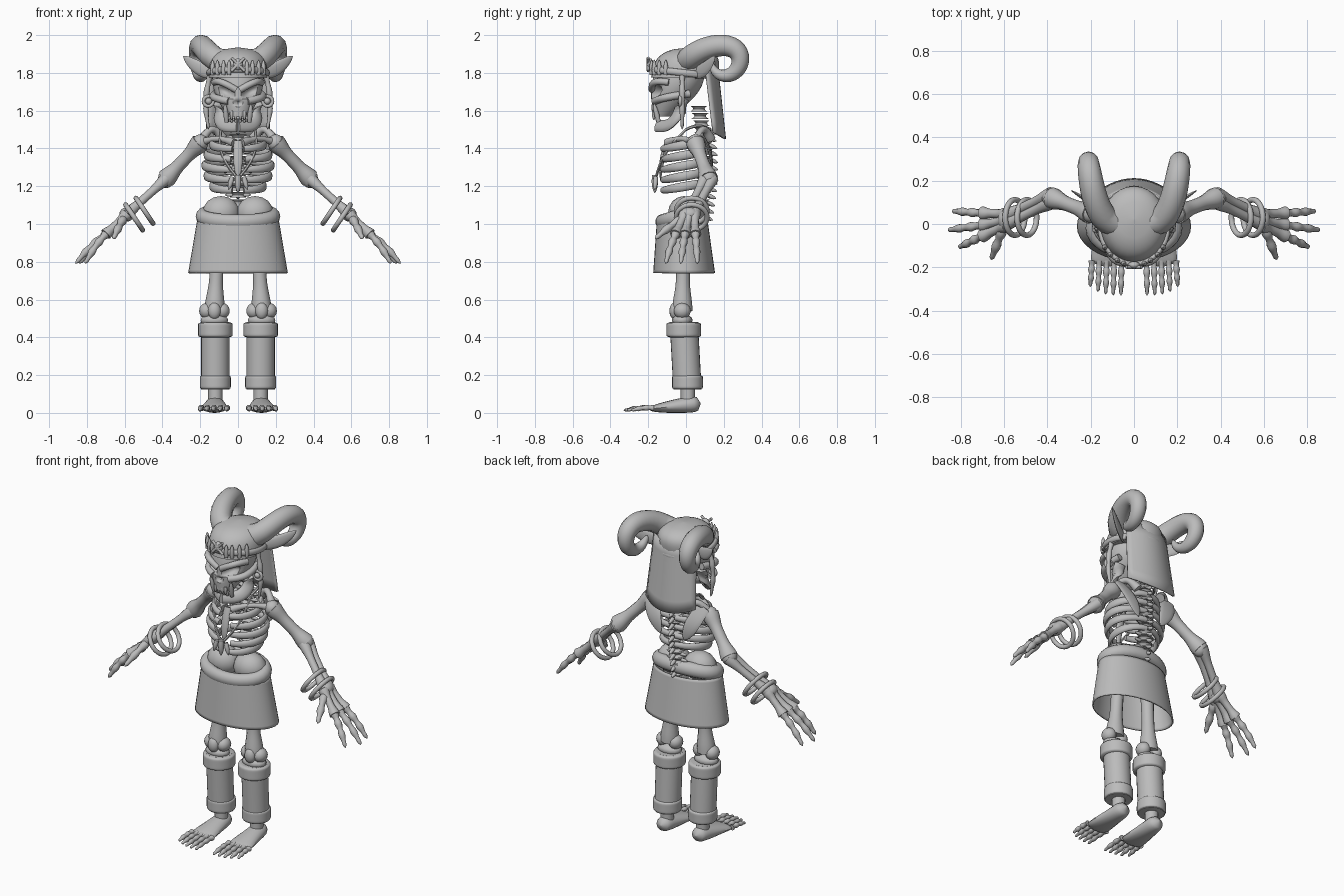
import bpy, bmesh
from math import sin, cos, pi, radians, sqrt
from mathutils import Vector, Matrix

if "Cube" in bpy.data.objects:
    bpy.data.objects.remove(bpy.data.objects["Cube"])

X, Y, Z = Vector((1, 0, 0)), Vector((0, 1, 0)), Vector((0, 0, 1))
SHADE = (.5, .5, .5, 1)
grey = bpy.data.materials.new("plain grey")
grey.use_nodes = True
grey.diffuse_color = SHADE
grey.node_tree.nodes["Principled BSDF"].inputs["Base Color"].default_value = SHADE


def finish(name, bm, mirror=False, thick=0):
    """Turn a bmesh into a smooth shaded object, optionally mirrored in x."""
    bmesh.ops.recalc_face_normals(bm, faces=bm.faces)
    mesh = bpy.data.meshes.new(name)
    bm.to_mesh(mesh)
    bm.free()
    mesh.materials.append(grey)
    mesh.shade_smooth()
    mesh.set_sharp_from_angle(angle=radians(45))
    part = bpy.data.objects.new(name, mesh)
    bpy.context.collection.objects.link(part)
    if thick:
        part.modifiers.new("thickness", 'SOLIDIFY').thickness = thick
    if mirror:
        part.modifiers.new("mirror", 'MIRROR').use_mirror_merge = False


def tube(name, path, mirror=True, sides=12, closed=False, side=X, level=False,
         caps=True, thick=0, shape=None):
    """Sweep an ellipse along (point, width, depth) stations; width lies along side."""
    bm, rings, last = bmesh.new(), [], len(path) - 1
    for i, (point, width, depth) in enumerate(path):
        after = path[(i + 1) % len(path) if closed else min(i + 1, last)][0]
        before = path[i - 1 if closed else max(i - 1, 0)][0]
        along = Z if level else (after - before).normalized()
        u = (side - along * side.dot(along)).normalized() * max(width, .001)
        v = along.cross(u).normalized() * max(depth, .001)
        turns = [2 * pi * j / sides for j in range(sides)]
        rings.append([bm.verts.new(point + u * cos(a) + v * sin(a)) for a in turns])
    pairs = list(zip(rings, rings[1:])) + ([(rings[-1], rings[0])] if closed else [])
    for a, b in pairs:
        for j in range(sides):
            bm.faces.new((a[j - 1], a[j], b[j], b[j - 1]))
    if caps and not closed:
        bm.faces.new(rings[0])
        bm.faces.new(rings[-1])
    if shape:
        for vert in bm.verts:
            shape(vert.co)
    finish(name, bm, mirror, thick)


# Width rules along a part, from its start at t = 0 to its end at t = 1
def even(t): return 1
def knob(t): return 1 + abs(cos(pi * t)) ** 4 / 2
def point(t): return (1 - t) ** .7 * (.7 + 1.2 * t)
def rounded(t): return sqrt(1 - (2 * t - 1) ** 8)
def roll(t): return .8 + .2 * rounded(t)
def jointed(t): return (.85 + .15 * cos(6 * pi * t)) * (1 - t / 4) * sqrt(1 - t ** 9)
def dome(t): return sqrt(1 - t ** 4)
def flared(t): return 1 - .18 * t
def face(t): return .4 + .6 * sin(pi / 2 * min(1, 1.4 * t))
def sole(t): return (.55 + .45 * t) * rounded(t)
def thinning(t): return 1 - .85 * t


def strut(name, start, end, radius, rule=even, bow=(0, 0, 0), flat=1, steps=16, **options):
    """A part from start to end, bowed sideways, whose width follows a rule."""
    path = []
    for i in range(steps + 1):
        t = i / steps
        centre = Vector(start).lerp(Vector(end), t) + Vector(bow) * sin(pi * t)
        width = radius * rule(t)
        path.append((centre, width, width * (flat(t) if callable(flat) else flat)))
    tube(name, path, **options)


def hoop(name, centre, u, v, width, depth, mirror=False):
    """A closed band around the ellipse with half axes u and v."""
    centre, u, v = Vector(centre), Vector(u), Vector(v)
    turns = [2 * pi * i / 32 for i in range(32)]
    tube(name, [(centre + u * cos(a) + v * sin(a), width, depth) for a in turns],
         mirror, closed=True, side=u.cross(v).normalized())


def ball(name, at, size, mirror=True):
    bm = bmesh.new()
    place = Matrix.Translation(at) @ Matrix.Diagonal((*size, 1))
    bmesh.ops.create_uvsphere(bm, u_segments=14, v_segments=8, radius=1, matrix=place)
    finish(name, bm, mirror)


def hollow_face(co):
    """Push the eye sockets and the nose hole into the skull."""
    for x, z, size in ((.06, 1.7, .045), (0, 1.64, .022)):
        off = abs(co.x) - x
        reach = (off / size) ** 2 + ((co.z - z - off * .35) / size * 1.3) ** 2
        if co.y < -.05 and reach < 1:
            co.y += size * (1 - reach)


# Skull
strut("skull", (0, -.125, 1.57), (0, -.03, 1.84), .135, face, (0, .02, 0), steps=32,
      mirror=False, sides=48, level=True, shape=hollow_face)
strut("brow", (.01, -.18, 1.71), (.125, -.09, 1.75), .018, bow=(.02, -.03, .02), side=Z)
strut("cheekbone", (.05, -.165, 1.65), (.12, .02, 1.69), .02, bow=(.04, -.03, 0), side=Z)
strut("jaw", (.1, 0, 1.66), (0, -.15, 1.52), .035, bow=(.04, 0, -.05), flat=.5, side=Y + Z * 2)
for x in (.012, .034):
    strut("upper_tooth", (x, -.17, 1.6), (x, -.17, 1.55), .012, point)
    strut("lower_tooth", (x, -.15, 1.54), (x, -.16, 1.58), .01, point)
strut("fang", (.06, -.145, 1.54), (.07, -.17, 1.64), .016, point)

# Cap, horns, ears and the cloth down the back
strut("cap", (0, -.01, 1.775), (0, .02, 1.935), .155, dome, flat=1.13, mirror=False, sides=28, level=True)
horn = []
for i in range(33):
    t = i / 32
    turn, reach = 2 * pi * t, .1 - .04 * t
    centre = Vector((.06 + .15 * sin(.75 * pi * sqrt(t)),
                     .2 - (reach + (1 - t) ** 4 / 10) * cos(turn), 1.855 + reach * sin(turn)))
    horn.append((centre, .065 * sqrt(1 - t), .065 * sqrt(1 - t)))
tube("horn", horn)
strut("ear", (.12, .05, 1.8), (.29, .155, 1.89), .046, point, (0, 0, -.02), .3, side=Z)
bm = bmesh.new()
bmesh.ops.create_grid(bm, x_segments=12, y_segments=6, size=1)
for vert in bm.verts:
    u, t = vert.co.x, (1 - vert.co.y) / 2
    vert.co = ((.14 + t / 40) * u, .155 + .045 * t - .06 * u * u, 1.86 - .41 * t + .035 * u * u * t)
finish("back_cloth", bm, thick=.012)

# Headband with teeth and a crossed centre gem
hoop("headband", (0, -.01, 1.8), (.157, 0, 0), (0, -.175, .02), .018, .012)
for a in (.3, .5, .75, 1):
    foot = Vector((.16 * sin(a), -.01 - .18 * cos(a), 1.79))
    strut("headband_tooth", foot, foot + Z * .08, .015, point)
ball("headband_gem", (0, -.19, 1.845), (.028, .018, .032), False)
strut("gem_cord", (-.035, -.2, 1.81), (.035, -.2, 1.88), .008, side=Y)

# Braids and ear ornaments beside the face
strut("braid", (.145, -.02, 1.8), (.155, -.02, 1.5), .018, jointed, (.02, 0, 0))
hoop("ear_ring", (.157, -.03, 1.65), (.026, 0, 0), (0, 0, .026), .009, .009, True)
ball("ear_stud", (.155, -.03, 1.65), (.018, .018, .018))

# Spine
for i in range(16):
    z = 1.04 + .038 * i
    middle = Vector((0, .065 + .035 * sin(5 * (z - 1)), z))
    strut("vertebra", middle - Z * .015, middle + Z * .015, .03, knob, steps=4, mirror=False)
    if z < 1.5:
        strut("spine_process", middle + Y * .02, middle + Y * .07 - Z * .02, .014, point, mirror=False)
        strut("side_process", middle + X * .02, middle + X * .07, .012, point, side=Z)

# Rib cage
for i in range(5):
    spread, drop = .12 + .06 * sin(pi * (i + .5) / 5), 1.42 - .055 * i
    arc = [pi * (.03 + .9 * j / 20) for j in range(21)]
    tube("rib", [(Vector((spread * sin(a), .125 * cos(a), drop + .022 * cos(a))),
                  .015 + .009 * sin(a), .014) for a in arc], side=Z)
strut("breastbone", (0, -.1, 1.44), (0, -.135, 1.23), .03, point, (0, -.01, 0), .5, mirror=False)

# Shoulder girdle
shoulder, elbow, wrist = Vector((.2, .05, 1.43)), Vector((.38, .12, 1.24)), Vector((.59, .02, 1.05))
strut("collarbone", (.02, -.1, 1.43), shoulder, .015, knob, (0, 0, .02), side=Z)
strut("shoulder_blade", (.18, .08, 1.48), (.08, .135, 1.27), .058, point, (0, .02, 0), .2)
strut("shoulder_crest", (.08, .13, 1.45), shoulder, .018, knob, (0, 0, .06), side=Z)

# Arms
ball("shoulder_head", shoulder, (.045, .045, .045))
strut("upper_arm", shoulder, elbow, .034, knob, side=Y)
ball("elbow_joint", elbow, (.045, .045, .05))
for shift in (Y * .02, -Y * .02):
    strut("forearm_bone", elbow + shift, wrist + shift, .022, knob, side=Y)
for x, z in ((.495, 1.07), (.55, 1.035)):
    hoop("bracelet", (x, .03, z), (0, .082, 0), (.045, 0, .067), .013, .013, True)

# Hands: each finger grows out of its own palm bone
ball("wrist_joint", wrist, (.04, .05, .038))
for y, reach in ((.05, .84), (-.005, .86), (-.055, .81)):
    knuckle = Vector((.7, y, .945))
    strut("palm_bone", wrist + Y * y / 2, knuckle, .021, knob, side=Y)
    strut("finger", knuckle, (reach, 1.6 * y - .02, .79), .024, jointed, Z * .012, side=Y)
strut("thumb", wrist, (.66, -.165, .92), .027, jointed, Z * .01)

# Necklace
strut("front_cord", (.09, 0, 1.5), (0, -.16, 1.24), .008, bow=(.04, -.03, 0), sides=6)
strut("neck_cord", (.03, .13, 1.5), (.09, 0, 1.5), .008, bow=(.03, 0, .02), sides=6, side=Z)
strut("middle_pendant", (0, -.165, 1.26), (0, -.165, 1.165), .02, point, mirror=False)
strut("side_pendant", (.03, -.16, 1.25), (.05, -.165, 1.18), .016, point)

# Pelvis, belt and skirt
ball("hip_bone", (.09, -.01, 1.06), (.1, .085, .088))
ball("tail_bone", (0, .05, 1.02), (.05, .04, .09), False)
ball("pubic_bone", (0, -.03, .93), (.07, .05, .05), False)
hoop("belt", (0, -.02, 1.04), (.187, 0, 0), (0, .105, .03), .042, .037)
strut("skirt", (0, -.01, .74), (0, -.02, 1.02), .264, flared, flat=.62, mirror=False,
      sides=36, level=True, caps=False, thick=.008)

# Legs
knee, ankle = Vector((.125, -.02, .54)), Vector((.12, .01, .05))
strut("thigh_bone", (.1, -.01, 1), knee, .036, knob)
ball("kneecap", knee - Y * .04, (.034, .028, .045))
for shift in (X * .042, -X * .042):
    ball("knee_knob", knee + shift, (.04, .045, .042))
ball("shin_head", knee - Z * .05, (.075, .055, .035))
top, bottom = Vector((.12, -.012, .48)), Vector((.12, .008, .125))
strut("shin_guard", bottom, top, .075, sides=24, level=True)
strut("upper_guard_roll", top - Z * .08, top, .092, roll, sides=24, level=True)
strut("lower_guard_roll", bottom, bottom + Z * .075, .082, roll, sides=24, level=True)
strut("ankle_joint", ankle, ankle + Z * .1, .038)

# Feet
strut("foot", (.12, .078, .05), (.127, -.2, .02), .08, sole, flat=thinning, sides=16)
for i in range(5):
    x = .058 + .034 * i
    strut("toe", (x, -.17, .026), (x * 1.04, -.33 + .04 * (i / 4) ** 3, .013), .017, jointed, Z * .006)
